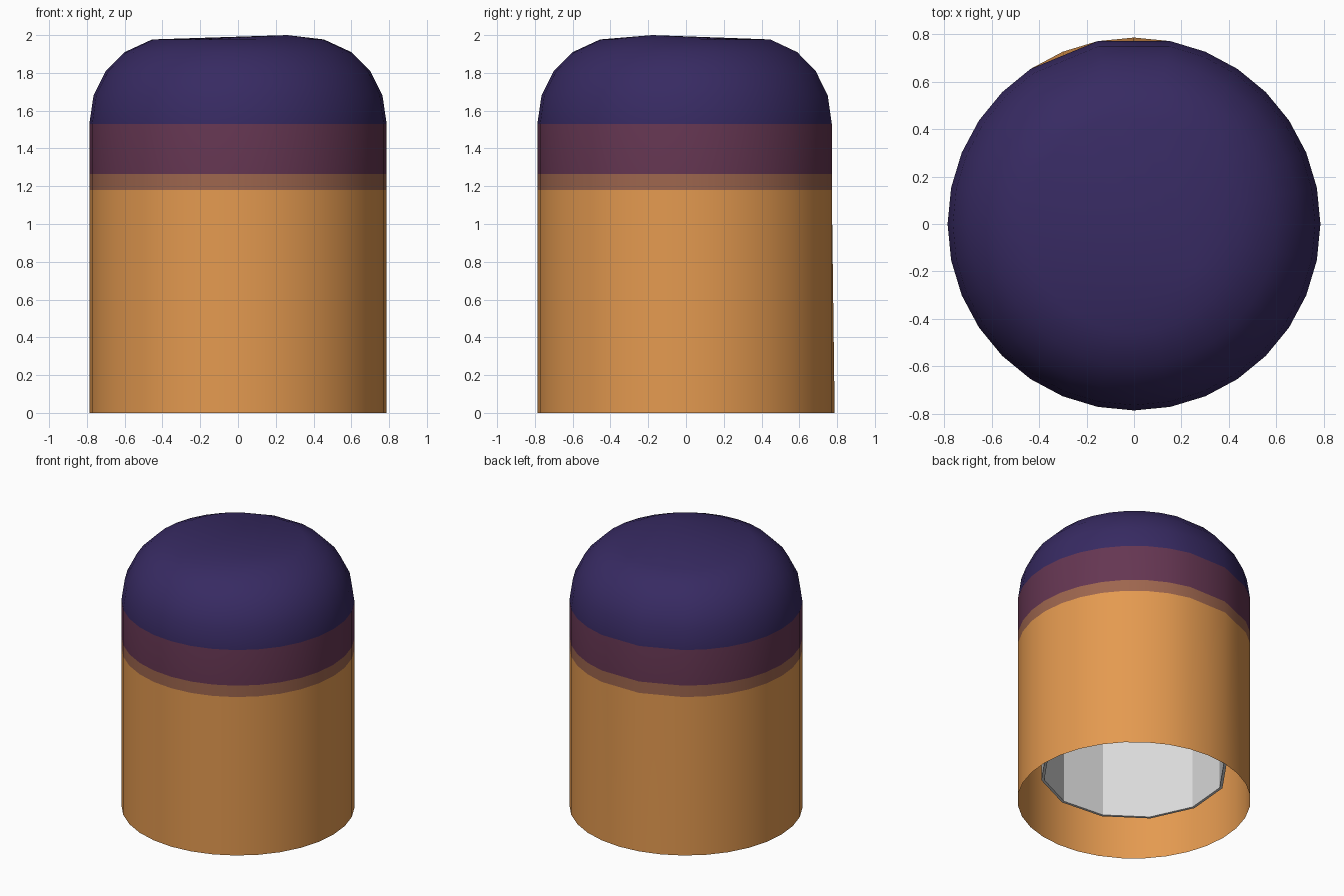
import bpy, bmesh, math

if "Cube" in bpy.data.objects:
    bpy.data.objects.remove(bpy.data.objects["Cube"])

def material(name, r, g, b):
    lin = lambda c: ((c / 255 + 0.055) / 1.055) ** 2.4 if c > 10 else c / 255 / 12.92
    m = bpy.data.materials.new(name)
    m.diffuse_color = (lin(r), lin(g), lin(b), 1)
    m.use_nodes = True
    m.node_tree.nodes["Principled BSDF"].inputs["Base Color"].default_value = m.diffuse_color
    return m

def finish(bm, name, mats):
    me = bpy.data.meshes.new(name)
    bm.to_mesh(me)
    bm.free()
    for m in mats:
        me.materials.append(m)
    ob = bpy.data.objects.new(name, me)
    bpy.context.collection.objects.link(ob)
    return ob

def ring(bm, r, z, n, phase=0.0):
    return [bm.verts.new((r * math.cos(phase + 2 * math.pi * i / n),
                          r * math.sin(phase + 2 * math.pi * i / n), z)) for i in range(n)]

def bridge(bm, a, b, mat=0):
    n = len(a)
    for i in range(n):
        j = (i + 1) % n
        bm.faces.new((a[i], a[j], b[j], b[i])).material_index = mat

orange = material("orange", 228, 154, 80)
tan = material("dusty brown", 158, 102, 78)
maroon = material("maroon", 101, 54, 82)
purple = material("dark purple", 55, 42, 98)
grey = material("light grey", 222, 222, 222)

# Outer shell: open tube with colour bands and a rounded dome
R, N = 0.787, 32
profile = [(R, 0), (R, 1.18), (R, 1.265), (R, 1.53), (0.765, 1.68),
           (0.70, 1.81), (0.60, 1.91), (0.455, 1.977)]
bands = [0, 1, 2, 3, 3, 3, 3]
bm = bmesh.new()
rings = [ring(bm, r, z, N) for r, z in profile]
# slight flat dent at the back: two columns pulled onto their chords above the base
for rg in rings[1:]:
    rg[8].co = (rg[7].co + rg[9].co) / 2
    rg[10].co = (rg[9].co + rg[11].co) / 2
for a, b, m in zip(rings, rings[1:], bands):
    bridge(bm, a, b, m)
apex = bm.verts.new((0.26, -0.18, 2.0))  # off-centre peak of the dome
for i in range(N):
    bm.faces.new((rings[-1][i], rings[-1][(i + 1) % N], apex)).material_index = 3
for f in bm.faces:
    f.smooth = True
finish(bm, "outer_shell", [orange, tan, maroon, purple])

# Inner cup: faceted, thin walled, open downwards
bm = bmesh.new()
ph = math.radians(10)
loops = [ring(bm, r, z, 12, ph) for r, z in
         [(0.615, 1.38), (0.615, 0.22), (0.635, 0.22), (0.635, 1.4)]]
for a, b in zip(loops, loops[1:]):
    bridge(bm, a, b)
bm.faces.new(list(reversed(loops[0])))
bm.faces.new(loops[-1])
bmesh.ops.recalc_face_normals(bm, faces=bm.faces[:])
finish(bm, "inner_cup", [grey])
